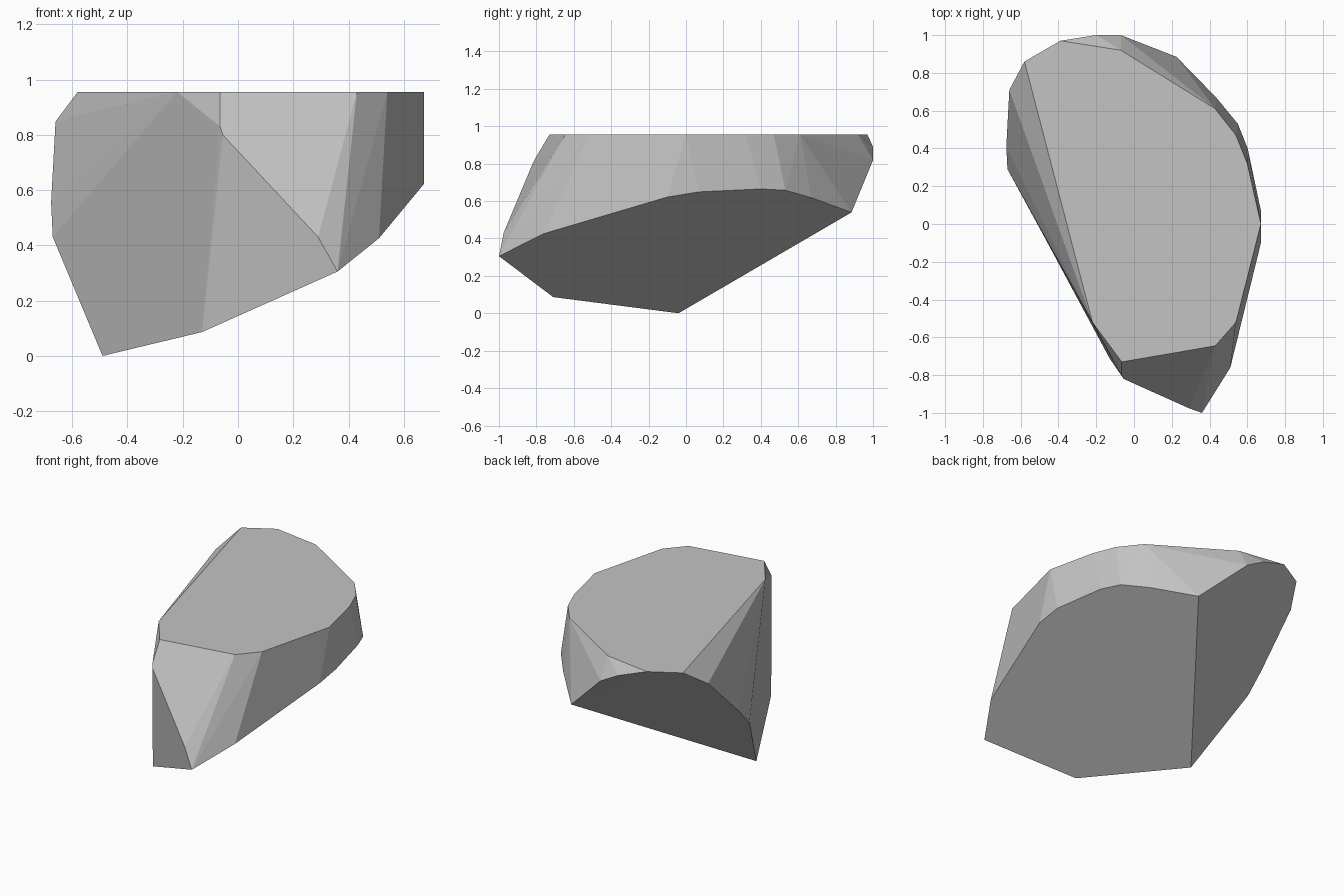
import bpy, bmesh, math

if "Cube" in bpy.data.objects:
    bpy.data.objects.remove(bpy.data.objects["Cube"])

TOP = 0.955


def right_cut(x, y):
    """Height of the flat sloping underside that faces right."""
    return 0.543 * x + 0.163 * y + 0.273


def back_cut(x, y):
    """Height of the flat sloping underside that faces back left."""
    return -0.544 * x + 1.007 * y - 0.226


# Rim of the flat top
top_rim = [(-0.58, 0.86), (-0.39, 0.97), (-0.07, 0.92), (0.43, 0.61), (0.54, 0.47),
           (0.60, 0.32), (0.672, 0.0), (0.54, -0.52), (0.43, -0.645),
           (-0.065, -0.73), (-0.22, -0.52)]
# Rims of the two undersides, which meet along the keel
right_rim = [(0.36, -1.0), (0.51, -0.76), (0.672, -0.10), (0.672, 0.07), (0.602, 0.40),
             (0.55, 0.53), (0.435, 0.67), (0.225, 0.885), (-0.49, -0.04), (-0.13, -0.71)]
back_rim = [(-0.67, 0.29), (-0.676, 0.41), (-0.66, 0.71), (-0.20, 1.0), (-0.07, 1.0)]
# Corners of the chipped front face
front_corners = [(-0.065, -0.805, 0.83), (-0.055, -0.82, 0.80), (0.29, -0.975, 0.43)]

points = [(x, y, TOP) for x, y in top_rim]
points += [(x, y, max(0.0, right_cut(x, y))) for x, y in right_rim]
points += [(x, y, back_cut(x, y)) for x, y in back_rim]
points += front_corners

# Faceted stone wrapped around the corners
bm = bmesh.new()
for p in points:
    bm.verts.new(p)
hull = bmesh.ops.convex_hull(bm, input=bm.verts[:])
loose = [v for v in bm.verts if not v.link_faces]
bmesh.ops.delete(bm, geom=loose, context='VERTS')
bmesh.ops.dissolve_limit(bm, angle_limit=math.radians(2), verts=bm.verts[:], edges=bm.edges[:])
bmesh.ops.recalc_face_normals(bm, faces=bm.faces[:])

mesh = bpy.data.meshes.new("rock")
bm.to_mesh(mesh)
bm.free()
rock = bpy.data.objects.new("rock", mesh)
bpy.context.collection.objects.link(rock)

stone = bpy.data.materials.new("stone grey")
stone.diffuse_color = (0.55, 0.55, 0.55, 1)
stone.use_nodes = True
stone.node_tree.nodes["Principled BSDF"].inputs["Base Color"].default_value = stone.diffuse_color
mesh.materials.append(stone)
